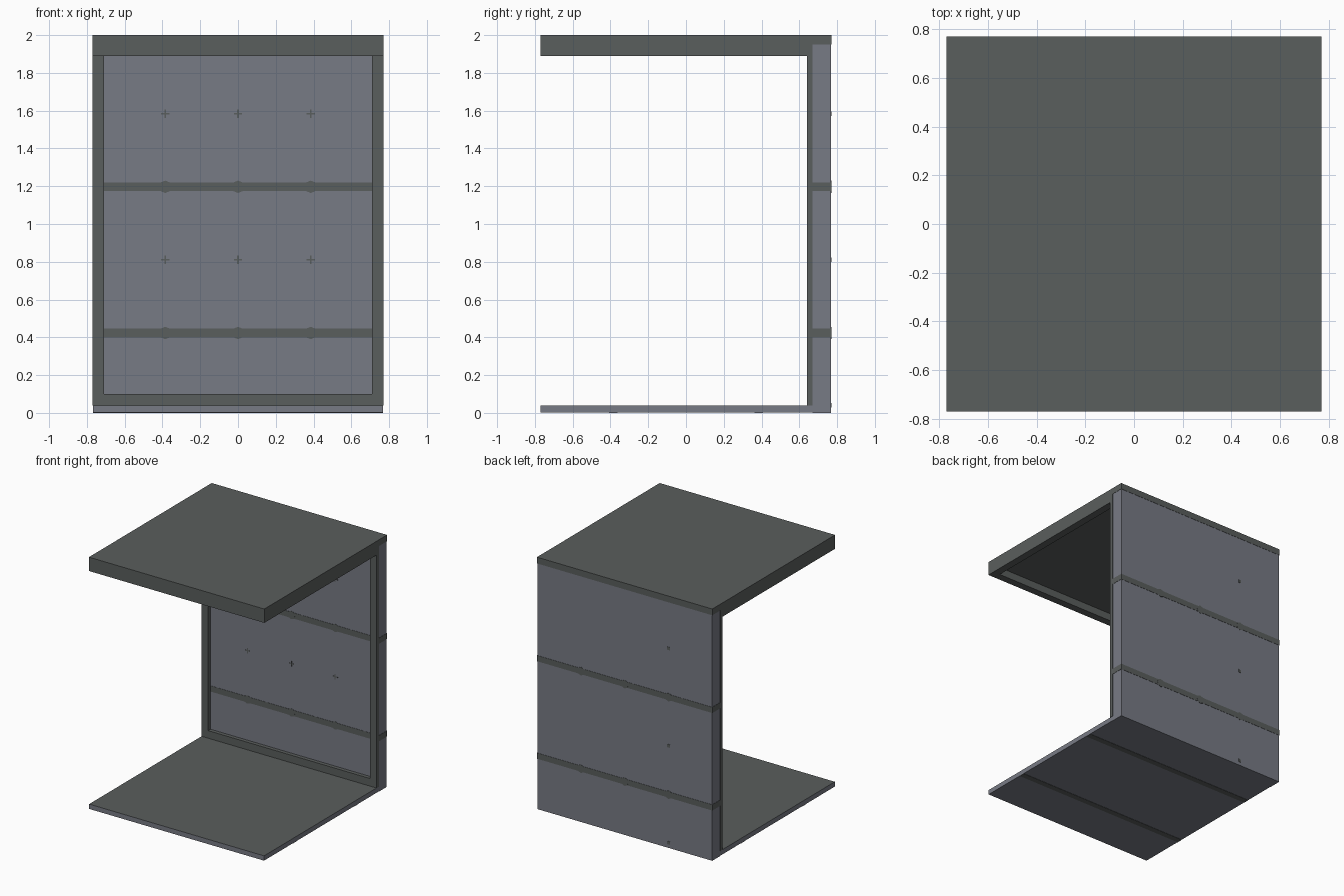
import bpy, bmesh, math
from mathutils import Matrix, Vector

cube = bpy.data.objects.get("Cube")
if cube:
    bpy.data.objects.remove(cube, do_unlink=True)


def material(name, rgb):
    m = bpy.data.materials.new(name)
    m.use_nodes = True
    m.diffuse_color = (*rgb, 1)
    m.node_tree.nodes["Principled BSDF"].inputs["Base Color"].default_value = (*rgb, 1)
    return m


DARK = material("dark grey", (0.102, 0.112, 0.109))
BLUE = material("blue grey", (0.187, 0.197, 0.233))

H = 0.77          # half width of the roof
W = H - 0.002     # half width of the panels, leaving room for the bands
RIM = 0.06        # width of the frames
PANE = 0.67       # front of the back wall
FACE = 0.64       # front of the wall frame
ROOF, EAVE, FLOOR = 1.95, 1.89, 0.04
SPOTS = (-0.385, 0, 0.385)


def finish(name, bm, *mats):
    mesh = bpy.data.meshes.new(name)
    bm.to_mesh(mesh)
    bm.free()
    for m in mats:
        mesh.materials.append(m)
    ob = bpy.data.objects.new(name, mesh)
    bpy.context.collection.objects.link(ob)
    return ob


def add_box(bm, lo, hi):
    lo, hi = Vector(lo), Vector(hi)
    mat = Matrix.Translation((lo + hi) / 2) @ Matrix.Diagonal((*(hi - lo), 1))
    bmesh.ops.create_cube(bm, size=1, matrix=mat)


def boxes(name, mat, *spans):
    bm = bmesh.new()
    for lo, hi in spans:
        add_box(bm, lo, hi)
    return finish(name, bm, mat)


# Floor slab: dark on top, blue on the sides and underneath
bm = bmesh.new()
add_box(bm, (-W, -H, 0.002), (W, W, FLOOR))
for f in bm.faces:
    f.material_index = 0 if f.normal.z > 0.5 else 1
finish("floor_slab", bm, DARK, BLUE)

# Back wall and the frame in front of it
boxes("back_wall", BLUE, ((-W, PANE, 0), (W, W, ROOF)))
boxes("wall_frame", DARK,
      ((-H, FACE, FLOOR), (RIM - H, PANE, EAVE)),
      ((H - RIM, FACE, FLOOR), (H, PANE, EAVE)),
      ((RIM - H, FACE, FLOOR), (H - RIM, PANE, FLOOR + RIM)))

# Roof with a hollow underside
boxes("roof_slab", DARK, ((-H, -H, ROOF), (H, H, 2)))
boxes("roof_rim", DARK,
      ((-H, -H, EAVE), (H, RIM - H, ROOF)),
      ((-H, RIM - H, EAVE), (RIM - H, PANE, ROOF)),
      ((H - RIM, RIM - H, EAVE), (H, PANE, ROOF)),
      ((RIM - H, FACE, EAVE), (H - RIM, PANE, ROOF)))

# Bands around the wall and under the floor
BANDS = (0.423, 1.197)
T = 0.023
boxes("wall_bands", DARK, *[((-H, PANE - 0.002, z - T), (H, H, z + T)) for z in BANDS])
boxes("floor_bands", DARK, *[((-W, y - T, 0), (W, y + T, 0.003)) for y in (-0.385, 0.385)])

# Round studs on the bands
bm = bmesh.new()
turn = Matrix.Rotation(math.pi / 2, 4, "X")
for x in SPOTS:
    for z in BANDS:
        place = Matrix.Translation((x, (PANE - 0.002 + H) / 2, z)) @ turn
        bmesh.ops.create_cone(bm, cap_ends=True, segments=8, radius1=0.033,
                              radius2=0.033, depth=H - PANE + 0.003, matrix=place)
finish("band_studs", bm, DARK)

# Small cross marks on the pane and dots on the back
crosses = []
for x in SPOTS:
    for z in (0.81, 1.583):
        for a, b in ((0.022, 0.004), (0.004, 0.022)):
            crosses.append(((x - a, PANE - 0.002, z - b), (x + a, PANE + 0.002, z + b)))
boxes("pane_marks", DARK, *crosses)
D = 0.012
boxes("back_dots", DARK, *[((-0.385 - D, W - 0.002, z - D), (-0.385 + D, H, z + D))
                           for z in (0.04, 0.81, 1.583)])
